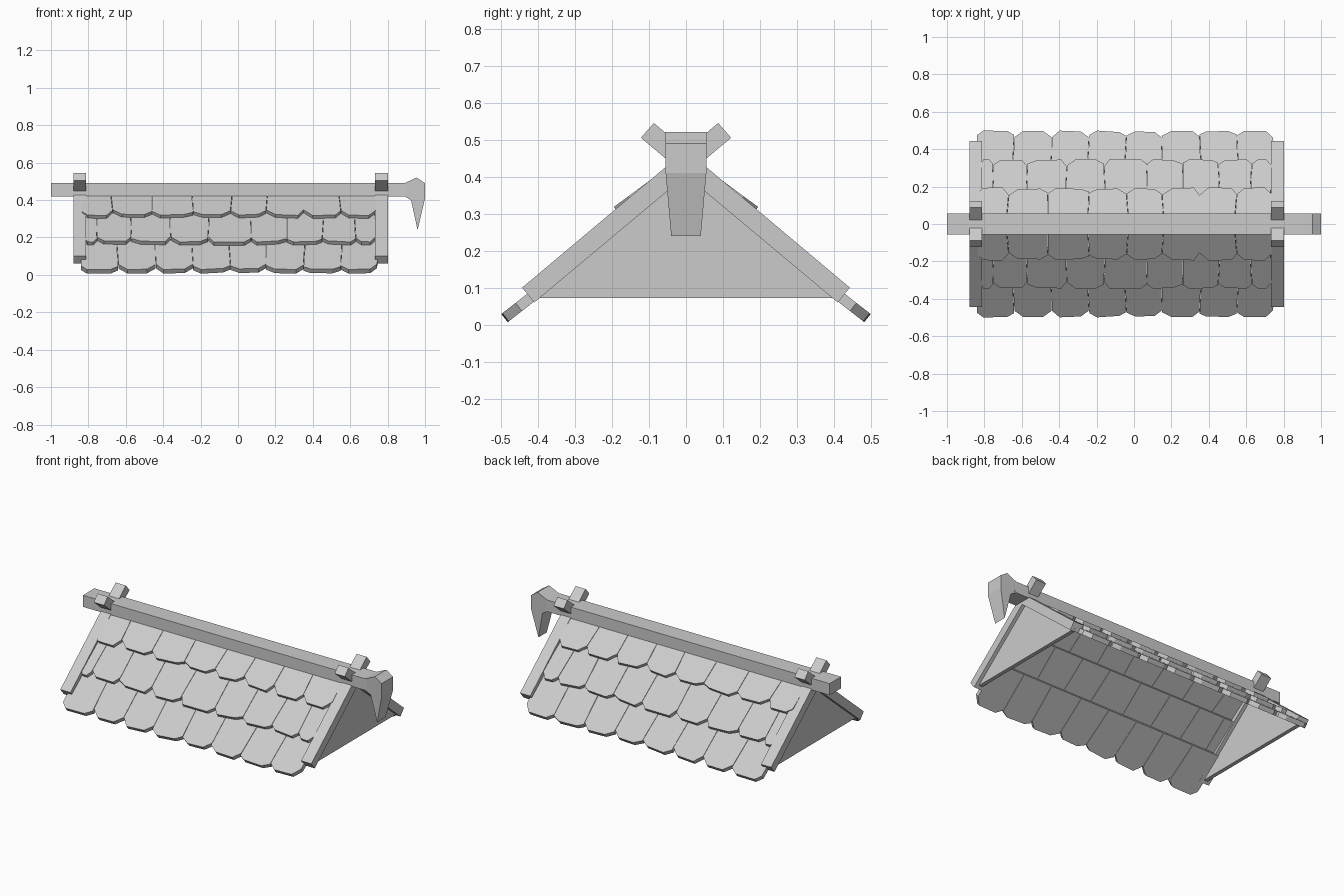
import bpy, random
from mathutils import Vector

if "Cube" in bpy.data.objects:
    bpy.data.objects.remove(bpy.data.objects["Cube"])

random.seed(4)


def make(name, verts, faces):
    me = bpy.data.meshes.new(name)
    me.from_pydata([tuple(v) for v in verts], [], faces)
    me.update()
    ob = bpy.data.objects.new(name, me)
    bpy.context.collection.objects.link(ob)
    return ob


def prism(lower, upper):
    """Vertices and faces of a solid between two matching outlines."""
    n = len(lower)
    faces = [tuple(range(n))[::-1], tuple(range(n, 2 * n))]
    faces += [(i, (i + 1) % n, n + (i + 1) % n, n + i) for i in range(n)]
    return list(lower) + list(upper), faces


def slab_x(name, profile, x0, x1):
    """Extrude a (y, z) profile along x."""
    return make(name, *prism([(x0, y, z) for y, z in profile],
                             [(x1, y, z) for y, z in profile]))


def mirror_y(ob):
    m = ob.modifiers.new("mirror", 'MIRROR')
    m.use_axis = (False, True, False)


# ridge beam
slab_x("ridge_beam", [(-.055, .42), (.055, .42), (.055, .49), (-.055, .49)], -1, .9)

# beak-shaped finial on the beam end: (x, z, half width)
beak = [(.89, .42, .055), (.925, .40, .052), (.96, .24, .04),
        (1.0, .41, .055), (1.0, .49, .055), (.955, .52, .055), (.89, .49, .055)]
make("finial", *prism([(x, w, z) for x, z, w in beak],
                      [(x, -w, z) for x, z, w in beak]))

# crossed barge boards and gable panels at both ends
board = [(.41, .06), (.443, .10), (-.087, .545), (-.122, .505)]
for side, x0 in (("left", -.88), ("right", .733)):
    mirror_y(slab_x("barge_boards_" + side, board, x0, x0 + .068))
    slab_x("gable_panel_" + side, [(-.42, .072), (.42, .072), (0, .425)],
           x0 + .022, x0 + .046)

# shingle rows: tile edges, lower end and upper end of the top surface (y, z)
rows = [
    ([-.84, -.64, -.44, -.24, -.04, .15, .35, .55, .745], (.50, .028), (.29, .192)),
    ([-.82, -.755, -.57, -.36, -.16, .07, .26, .45, .63, .74], (.348, .175), (.14, .335)),
    ([-.835, -.67, -.46, -.24, -.04, .15, .35, .55, .74], (.195, .318), (.03, .44)),
]
THICK = .028
for r, (edges, low, high) in enumerate(rows):
    verts, faces = [], []
    start = Vector((0, -low[0], low[1]))
    run = Vector((0, -high[0], high[1])) - start
    length = run.length
    up = run.normalized()
    normal = Vector((1, 0, 0)).cross(up)
    # edges lean a little, shared by neighbouring tiles
    lean = [random.uniform(-.012, .012) for _ in edges]
    for i in range(len(edges) - 1):
        a, b = edges[i] + .001, edges[i + 1] - .001
        w = b - a
        c = min(.045, w * .3)
        c1, c2 = c * random.uniform(.6, 1.1), c * random.uniform(.6, 1.1)
        d1, d2 = random.uniform(.025, .05), random.uniform(.025, .05)
        e1, e2 = random.uniform(0, .012), random.uniform(0, .012)
        outline = [(a + c1, e1), (b - c2, e2), (b, d2),
                   (b + lean[i + 1], length), (a + lean[i], length), (a, d1)]
        top = [start + up * v + Vector((u, 0, 0)) for u, v in outline]
        bottom = [p - normal * THICK for p in top]
        vs, fs = prism(bottom, top)
        o = len(verts)
        verts += vs
        faces += [tuple(k + o for k in f) for f in fs]
    mirror_y(make("shingle_row_%d" % (r + 1), verts, faces))
